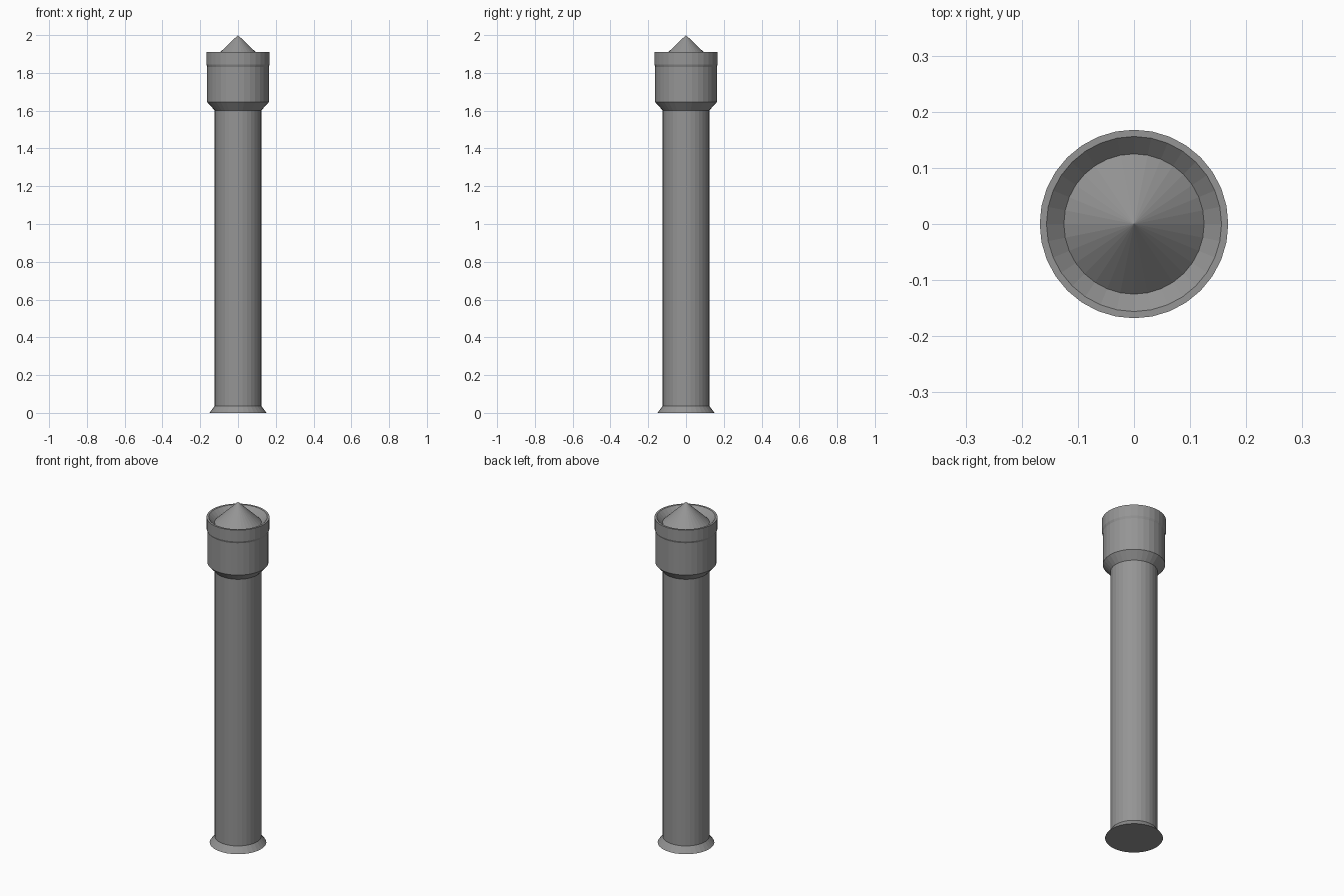
import bpy, bmesh
from math import cos, sin, tau

if "Cube" in bpy.data.objects:
    bpy.data.objects.remove(bpy.data.objects["Cube"])

SIDES = 32


def lathe(name, profile):
    """Revolve (radius, z) points round the z axis; radius 0 closes to a point."""
    bm = bmesh.new()
    rings = []
    for r, z in profile:
        if r == 0:
            rings.append([bm.verts.new((0, 0, z))] * SIDES)
        else:
            rings.append([bm.verts.new((r * cos(tau * i / SIDES), r * sin(tau * i / SIDES), z))
                          for i in range(SIDES)])
    for a, b in zip(rings, rings[1:]):
        for i in range(SIDES):
            j = (i + 1) % SIDES
            bm.faces.new(dict.fromkeys((a[i], a[j], b[j], b[i])))
    # close a bottom that starts as a ring
    if profile[0][0] > 0:
        bm.faces.new(rings[0][::-1])
    bmesh.ops.recalc_face_normals(bm, faces=bm.faces)
    mesh = bpy.data.meshes.new(name)
    bm.to_mesh(mesh)
    bm.free()
    obj = bpy.data.objects.new(name, mesh)
    bpy.context.collection.objects.link(obj)
    return obj


# One continuous closed shell: flared foot, shaft, wide head with rim, and pointed cap
post = lathe("bollard_post", [
    (0.151, 0.0), (0.124, 0.036),                   # flared foot
    (0.124, 1.602),                                 # shaft
    (0.163, 1.645), (0.163, 1.832),                 # head
    (0.168, 1.845), (0.168, 1.911),                 # raised collar
    (0.156, 1.911), (0.125, 1.880),                 # rim and sloped recess
    (0, 2.0),                                       # pointed cap
])

# Dark grey metal
metal = bpy.data.materials.new("dark_grey_metal")
metal.diffuse_color = (0.3, 0.3, 0.3, 1)
metal.use_nodes = True
metal.node_tree.nodes["Principled BSDF"].inputs["Base Color"].default_value = metal.diffuse_color
post.data.materials.append(metal)
